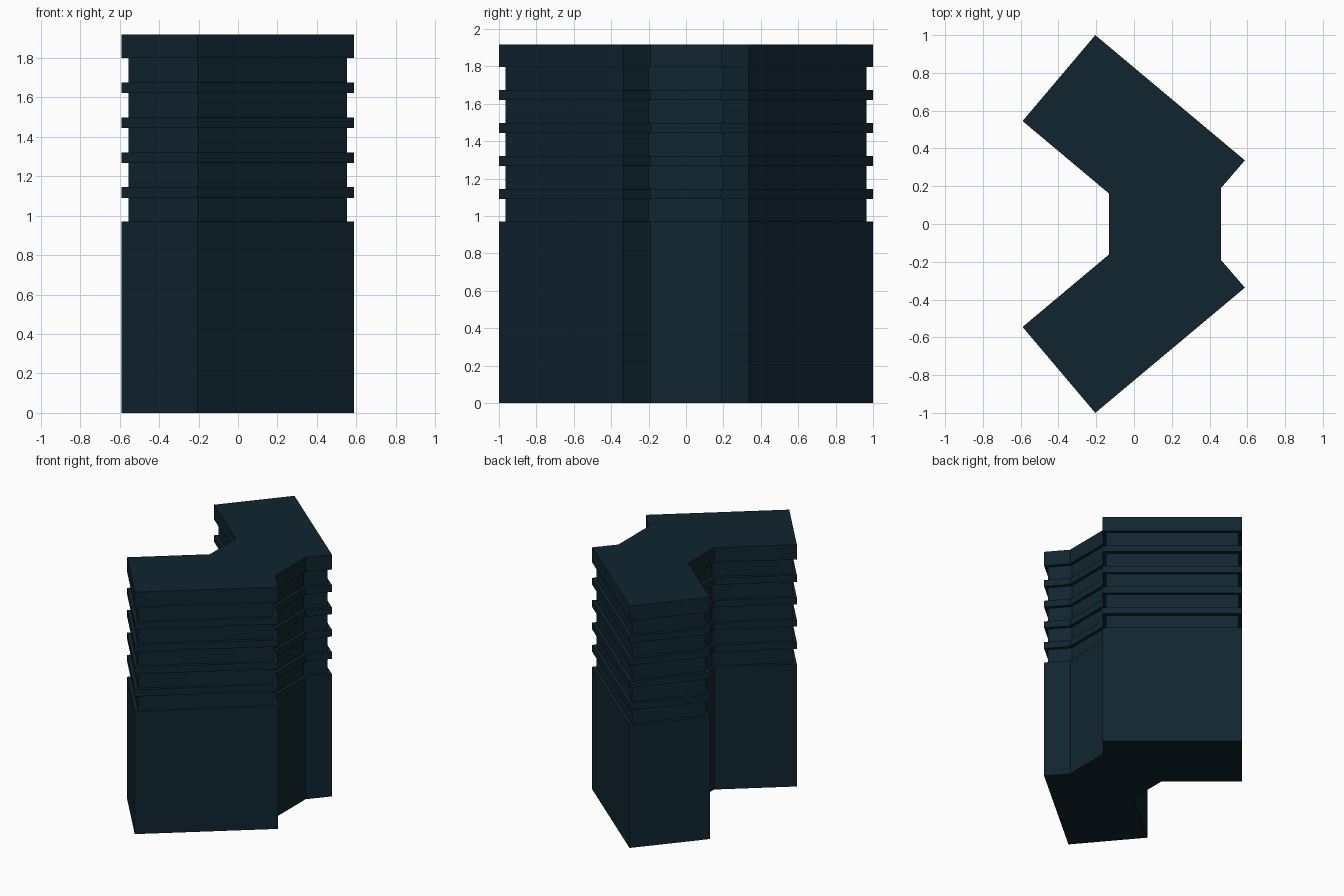
import bpy
import bmesh
from mathutils import Vector

if "Cube" in bpy.data.objects:
    bpy.data.objects.remove(bpy.data.objects["Cube"])

# One flat colour for the whole building
mat = bpy.data.materials.new("dark slate blue")
mat.diffuse_color = (0.0052, 0.0185, 0.030, 1)
mat.use_nodes = True
mat.node_tree.nodes["Principled BSDF"].inputs["Base Color"].default_value = mat.diffuse_color

# Plan outline: half of it, mirrored across y = 0 (clockwise order)
half = [(-0.133, 0.162), (-0.59, 0.545), (-0.205, 1.0), (0.587, 0.337), (0.46, 0.19)]
outline = [Vector(p) for p in half + [(x, -y) for x, y in reversed(half)]]


def inset(points, d):
    """Move every edge of a clockwise outline inward by d, with mitred corners."""
    result = []
    for i, p in enumerate(points):
        a = (p - points[i - 1]).normalized()
        b = (points[(i + 1) % len(points)] - p).normalized()
        na, nb = Vector((a.y, -a.x)), Vector((b.y, -b.x))
        result.append(p + (na + nb) * (d / (1 + na.dot(nb))))
    return result


# Wall profile from ground to roof: (height, inset)
REVEAL, PITCH, LEDGE = 0.025, 0.177, 0.054
profile = [(0.0, 0), (0.97, 0), (0.97, REVEAL)]
for floor in range(5):
    z = 1.09 + floor * PITCH
    profile += [(z, REVEAL), (z, 0)]
    if floor < 4:
        profile += [(z + LEDGE, 0), (z + LEDGE, REVEAL)]
profile.append((1.917, 0))

# Tower: stack the outline along the profile, then cap base and roof
bm = bmesh.new()
rings = [[bm.verts.new((p.x, p.y, z)) for p in inset(outline, d)] for z, d in profile]
for low, high in zip(rings, rings[1:]):
    for i in range(len(low)):
        bm.faces.new((low[i - 1], low[i], high[i], high[i - 1]))
bm.faces.new(rings[0])
bm.faces.new(rings[-1])
bmesh.ops.recalc_face_normals(bm, faces=bm.faces)
mesh = bpy.data.meshes.new("banded_tower")
bm.to_mesh(mesh)
bm.free()
mesh.materials.append(mat)
bpy.context.collection.objects.link(bpy.data.objects.new("banded_tower", mesh))
